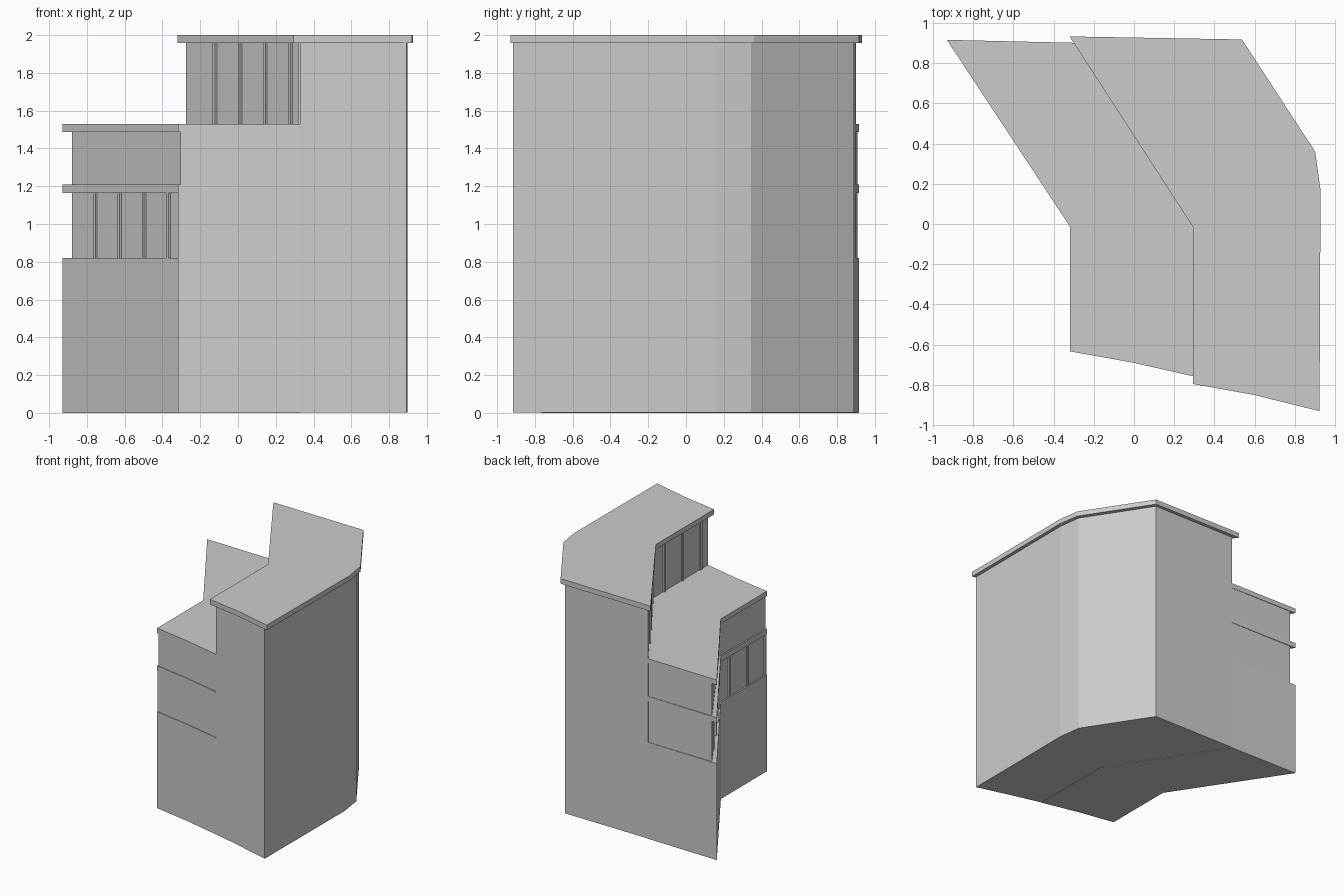
import bpy, bmesh
from mathutils import Vector

if "Cube" in bpy.data.objects:
    bpy.data.objects.remove(bpy.data.objects["Cube"])


def prism(name, outline, z0, z1):
    """Extrude a plan outline (counter-clockwise) between two heights."""
    bm = bmesh.new()
    face = bm.faces.new([bm.verts.new((x, y, z0)) for x, y in outline])
    ext = bmesh.ops.extrude_face_region(bm, geom=[face], use_keep_orig=True)
    verts = [g for g in ext["geom"] if isinstance(g, bmesh.types.BMVert)]
    bmesh.ops.translate(bm, verts=verts, vec=(0, 0, z1 - z0))
    bmesh.ops.recalc_face_normals(bm, faces=bm.faces)
    mesh = bpy.data.meshes.new(name)
    bm.to_mesh(mesh)
    bm.free()
    obj = bpy.data.objects.new(name, mesh)
    bpy.context.collection.objects.link(obj)
    return obj


def mullions(name, path, first, z0, z1, spacing=0.243, width=0.022, depth=0.012):
    """Upright bars at even distances along a bent wall, standing proud of it."""
    pts = [Vector(p) for p in path]
    lengths = [(b - a).length for a, b in zip(pts, pts[1:])]
    s, i = first, 1
    while s < sum(lengths) - width / 2:
        k, d = (0, s) if s < lengths[0] else (1, s - lengths[0])
        t = (pts[k + 1] - pts[k]).normalized()
        n = Vector((t.y, -t.x))
        c = pts[k] + t * d
        if n.x > 0:
            n = -n
        w, out = t * width / 2, n * depth
        prism(f"{name}_{i}", [c - w - out, c + w - out, c + w + out, c - w + out], z0, z1)
        s += spacing
        i += 1


# Shared inner edge of the tower, from back to front
tower_left = [(-0.275, 0.90), (0.33, -0.02), (0.33, -0.765)]

# Tall tower with a chamfered back right corner
prism("tower_wall", tower_left + [(0.60, -0.835), (0.892, -0.915), (0.897, 0.15),
                                  (0.87, 0.345), (0.515, 0.89)], 0.002, 1.96)
prism("tower_roof", [(-0.32, 0.932), (0.293, -0.015), (0.293, -0.795), (0.60, -0.85),
                     (0.922, -0.93), (0.927, 0.17), (0.90, 0.36), (0.537, 0.917)], 1.957, 2.0)
mullions("tower_mullion", tower_left, 0.285, 1.53, 1.957)

# Low wing: full outline for base and ledges, inset outline for the storeys
inner = tower_left[::-1]
wing = [(-0.93, 0.915), (-0.317, -0.015), (-0.317, -0.633), (0.0, -0.69)] + inner
wing_wall = [(-0.88, 0.908), (-0.305, -0.01), (-0.305, -0.63), (0.0, -0.685),
             (0.33, -0.758), (0.33, -0.02), (-0.275, 0.897)]
prism("wing_base", wing, 0.0, 0.82)
prism("wing_window_band", wing_wall, 0.82, 1.165)
prism("wing_ledge", wing, 1.165, 1.21)
prism("wing_upper_wall", wing_wall, 1.21, 1.488)
prism("wing_roof", wing, 1.488, 1.53)

# Window bars along the bent left side of the wing, plus one at the front corner
mullions("wing_mullion", wing_wall[:3], 0.243, 0.82, 1.165)
prism("wing_corner_mullion", [(-0.317, -0.63), (-0.293, -0.63),
                              (-0.293, -0.608), (-0.317, -0.608)], 0.82, 1.165)
